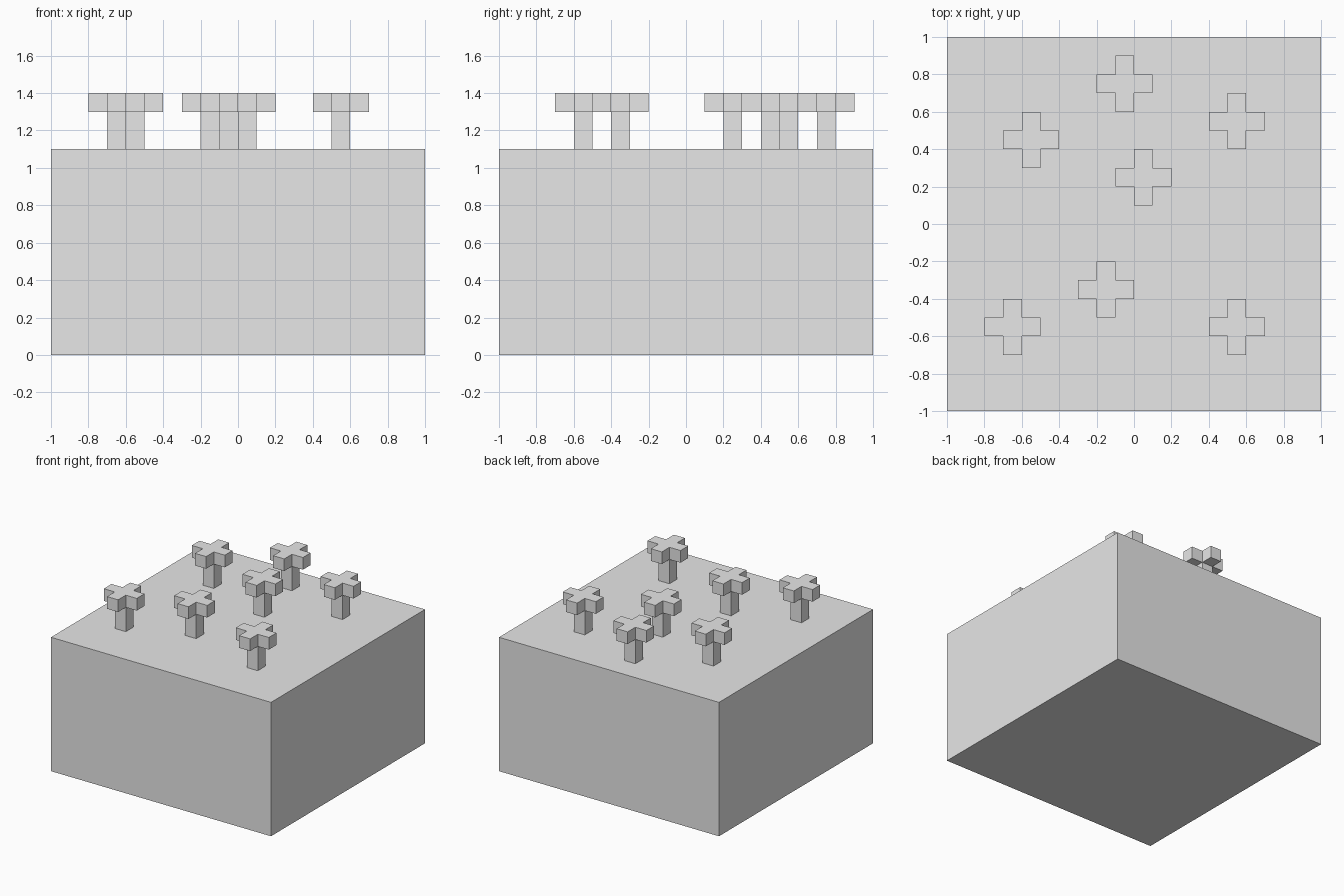
import bpy
import bmesh

cube = bpy.data.objects.get("Cube")
if cube:
    bpy.data.objects.remove(cube, do_unlink=True)

grey = bpy.data.materials.new("light grey")
grey.use_nodes = True
grey.diffuse_color = (0.8, 0.8, 0.8, 1)
grey.node_tree.nodes["Principled BSDF"].inputs["Base Color"].default_value = (0.8, 0.8, 0.8, 1)

GROUND = 1.1   # height of the block's top
CAP = 1.3      # underside of the crosses
TOP = 1.4
UNIT = 0.1     # width of a post and of each cross arm


def prism(name, outline, bottom, top, location=(0, 0)):
    """Extrude a flat outline straight up from bottom to top."""
    bm = bmesh.new()
    base = bm.faces.new([bm.verts.new((x, y, bottom)) for x, y in outline])
    result = bmesh.ops.extrude_face_region(bm, geom=[base], use_keep_orig=True)
    raised = [v for v in result["geom"] if isinstance(v, bmesh.types.BMVert)]
    bmesh.ops.translate(bm, verts=raised, vec=(0, 0, top - bottom))
    bmesh.ops.recalc_face_normals(bm, faces=bm.faces)
    mesh = bpy.data.meshes.new(name)
    bm.to_mesh(mesh)
    bm.free()
    mesh.materials.append(grey)
    obj = bpy.data.objects.new(name, mesh)
    obj.location = (*location, 0)
    bpy.context.collection.objects.link(obj)
    return obj


def square(half):
    return [(-half, -half), (half, -half), (half, half), (-half, half)]


def cross(inner, outer):
    """Plus-shaped outline, one arm per quarter turn."""
    points = []
    arm = [(inner, -inner), (outer, -inner), (outer, inner)]
    for _ in range(4):
        points += arm
        arm = [(-y, x) for x, y in arm]
    return points


# Base block
prism("ground_block", square(1), 0, GROUND)

# Posts with cross-shaped caps
spots = [(-0.05, 0.75), (0.55, 0.55), (-0.55, 0.45), (0.05, 0.25),
         (-0.15, -0.35), (-0.65, -0.55), (0.55, -0.55)]
for number, spot in enumerate(spots, 1):
    prism(f"post_{number}", square(UNIT / 2), GROUND, CAP, spot)
    prism(f"cross_cap_{number}", cross(UNIT / 2, UNIT * 1.5), CAP, TOP, spot)
